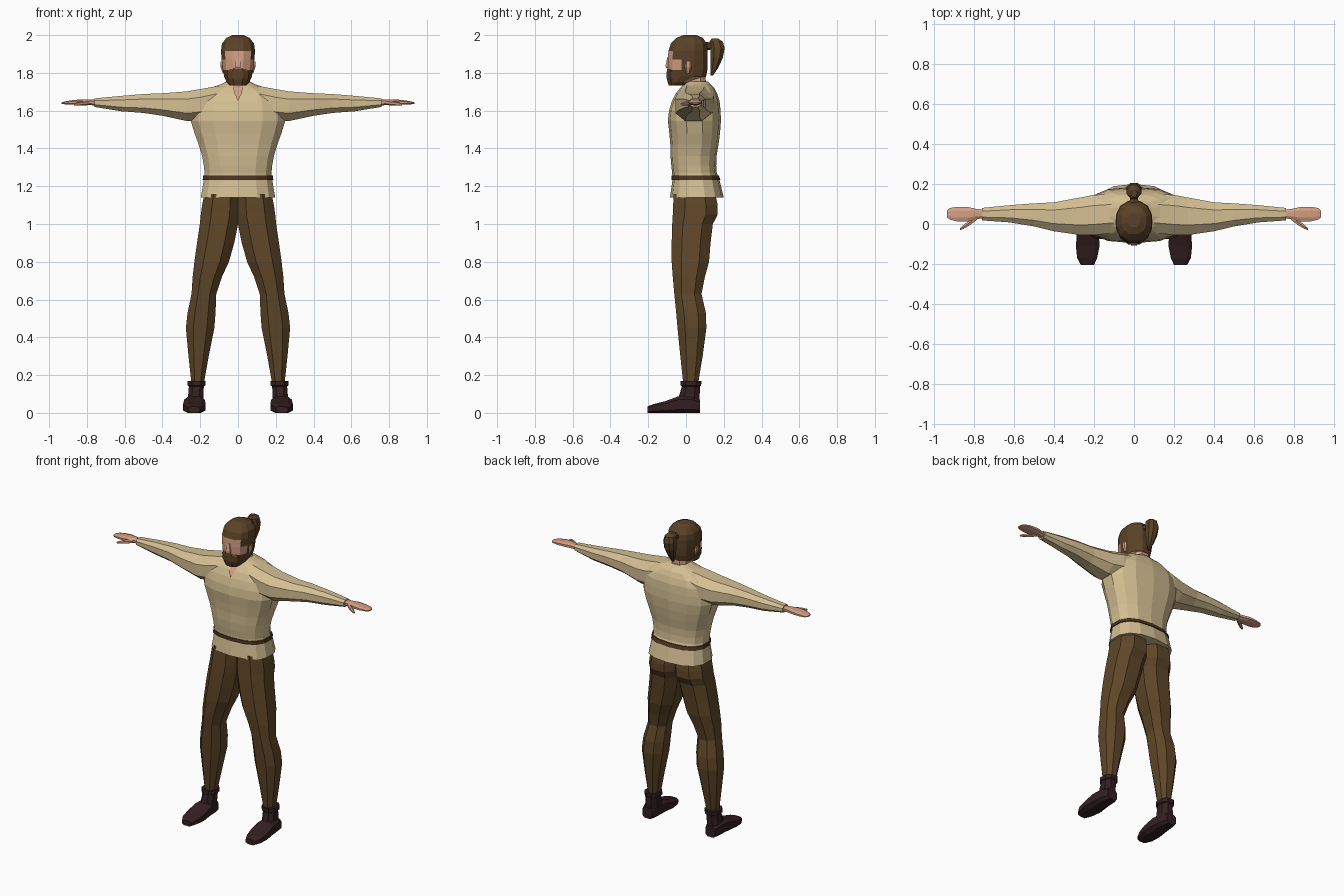
import bpy, bmesh, math


def material(name, rgb):
    m = bpy.data.materials.new(name)
    m.diffuse_color = (*rgb, 1)
    return m


SHIRT = material("cream cloth", (0.66, 0.52, 0.29))
TROUSERS = material("brown cloth", (0.115, 0.062, 0.021))
HAIR = material("brown hair", (0.105, 0.055, 0.02))
SKIN = material("skin", (0.66, 0.35, 0.23))
BOOT = material("dark leather", (0.034, 0.014, 0.016))
BELT = material("belt leather", (0.075, 0.036, 0.016))


def make(name, bm, mats, mirror=False):
    bmesh.ops.recalc_face_normals(bm, faces=bm.faces)
    me = bpy.data.meshes.new(name)
    bm.to_mesh(me)
    bm.free()
    for m in mats:
        me.materials.append(m)
    ob = bpy.data.objects.new(name, me)
    bpy.context.collection.objects.link(ob)
    if mirror:
        ob.modifiers.new("mirror", 'MIRROR')
    return ob


def loft(name, axis, rings, mats, n=8, power=0.85, mirror=False, rule=None):
    """Skin rounded sections (position, a_min, a_max, b_min, b_max) along an axis."""
    def sp(v):
        return math.copysign(abs(v) ** power, v)
    unit = [(sp(math.cos(math.tau * (i + .5) / n)), sp(math.sin(math.tau * (i + .5) / n)))
            for i in range(n)]
    top = max(u[0] for u in unit), max(u[1] for u in unit)
    bm = bmesh.new()
    loops = []
    for p, a0, a1, b0, b1 in rings:
        loop = []
        for u, v in unit:
            a = (a0 + a1) / 2 + (a1 - a0) / 2 * u / top[0]
            b = (b0 + b1) / 2 + (b1 - b0) / 2 * v / top[1]
            loop.append(bm.verts.new({'x': (p, a, b), 'y': (a, p, b), 'z': (a, b, p)}[axis]))
        loops.append(loop)
    for lo, hi in zip(loops, loops[1:]):
        for i in range(n):
            j = (i + 1) % n
            bm.faces.new((lo[i], lo[j], hi[j], hi[i]))
    bm.faces.new(loops[0])
    bm.faces.new(loops[-1])
    if rule:
        for f in bm.faces:
            f.material_index = rule(f.calc_center_median())
    return make(name, bm, mats, mirror)


def wide(rows):
    """Rows of (z, half width, y front, y back) to loft sections."""
    return [(z, -w, w, f, b) for z, w, f, b in rows]


# Tunic body
loft("tunic", 'z', wide([
    (1.14, .197, -.085, .20), (1.23, .182, -.072, .178), (1.27, .177, -.073, .163),
    (1.31, .181, -.078, .16), (1.36, .19, -.082, .162), (1.42, .208, -.083, .172),
    (1.48, .23, -.088, .18), (1.545, .25, -.096, .185), (1.60, .25, -.09, .183),
    (1.65, .24, -.075, .178), (1.69, .21, -.055, .165), (1.72, .15, -.03, .15),
    (1.74, .09, -.01, .13), (1.755, .06, .0, .115)]), [SHIRT], n=14, power=.8)

# Belt
loft("belt", 'z', wide([(1.234, .187, -.077, .182), (1.257, .184, -.077, .174)]),
     [BELT], n=14, power=.8)

# Sleeves
loft("sleeve", 'x', [
    (.10, -.045, .15, 1.58, 1.732), (.20, -.055, .145, 1.55, 1.714),
    (.27, -.055, .132, 1.545, 1.702), (.40, -.036, .108, 1.573, 1.692),
    (.50, -.012, .103, 1.588, 1.688), (.62, .008, .094, 1.597, 1.678),
    (.76, .018, .08, 1.62, 1.665)], [SHIRT], mirror=True)

# Hands with thumbs
loft("hand", 'x', [
    (.74, .03, .07, 1.628, 1.657), (.79, .024, .076, 1.629, 1.66),
    (.83, .012, .085, 1.63, 1.66), (.88, .012, .086, 1.632, 1.655),
    (.92, .022, .08, 1.634, 1.648), (.935, .035, .066, 1.636, 1.644)],
    [SKIN], mirror=True)
loft("thumb", 'x', [
    (.785, .02, .05, 1.63, 1.655), (.82, -.006, .02, 1.627, 1.65),
    (.85, -.024, -.004, 1.626, 1.645), (.868, -.03, -.02, 1.628, 1.638)],
    [SKIN], n=6, mirror=True)

# Neck and open collar
loft("neck", 'z', wide([(1.70, .06, .0, .11), (1.755, .054, .0, .105),
                        (1.83, .052, .0, .10)]), [SKIN])
bm = bmesh.new()
rows = [(.033, .012, 1.757), (.026, -.036, 1.72), (.018, -.062, 1.69), (.002, -.082, 1.655)]
pairs = [[bm.verts.new((s * w, y, z)) for s in (-1, 1)] for w, y, z in rows]
for a, b in zip(pairs, pairs[1:]):
    bm.faces.new((a[0], a[1], b[1], b[0]))
make("collar_opening", bm, [SKIN])


# Head: hair cap, face and beard chosen by height and depth
def head_rule(c):
    if 1.815 < c.z < 1.92 and (c.y < -.06 or (c.y < -.03 and c.z < 1.87)):
        return 1
    if c.z < 1.782 and c.y > .02:
        return 1
    return 0


loft("head", 'z', wide([
    (1.732, .042, -.086, -.015), (1.75, .06, -.094, .03), (1.78, .073, -.096, .106),
    (1.815, .08, -.095, .113), (1.87, .087, -.096, .115), (1.917, .09, -.093, .115),
    (1.955, .085, -.08, .11), (1.985, .062, -.05, .09), (2.0, .03, -.015, .055)]),
    [HAIR, SKIN], n=12, rule=head_rule)
# Moustache and chin bulk
loft("beard", 'z', wide([(1.733, .04, -.092, -.03), (1.77, .056, -.102, -.02),
                         (1.808, .058, -.102, -.03), (1.822, .04, -.1, -.04)]), [HAIR])
# Nose
loft("nose", 'z', wide([(1.825, .014, -.106, -.08), (1.84, .016, -.108, -.08),
                        (1.885, .007, -.098, -.08)]), [SKIN], n=4)
# Ears
loft("ear", 'z', [(1.80, .07, .082, .0, .02), (1.83, .075, .092, -.005, .03),
                  (1.86, .078, .092, -.003, .028)], [SKIN], n=6, mirror=True)

# Ponytail
loft("ponytail", 'z', wide([
    (1.785, .008, .13, .142), (1.83, .022, .13, .172), (1.88, .034, .13, .195),
    (1.93, .037, .13, .205), (1.965, .03, .125, .195), (1.982, .014, .135, .17)]), [HAIR])
loft("hair_tie", 'y', [(.09, -.026, .026, 1.915, 1.965), (.14, -.018, .018, 1.925, 1.96)],
     [HAIR], n=6)

# Trouser legs
loft("trouser_leg", 'z', [
    (.16, .18, .247, -.015, .065), (.30, .155, .262, -.03, .088), (.45, .125, .276, -.045, .108),
    (.53, .119, .267, -.052, .105), (.63, .115, .246, -.062, .082), (.72, .085, .24, -.07, .1),
    (.80, .048, .231, -.076, .122), (.90, .02, .217, -.076, .13), (1.0, .0, .202, -.073, .142),
    (1.05, -.01, .197, -.07, .168), (1.10, -.01, .19, -.068, .168), (1.16, -.01, .178, -.065, .155)],
    [TROUSERS], mirror=True)

# Boots
loft("boot_shaft", 'z', [
    (.02, .185, .27, -.05, .072), (.08, .183, .265, -.04, .072), (.14, .181, .26, -.022, .074),
    (.145, .173, .267, -.028, .08), (.17, .173, .267, -.028, .082)], [BOOT], mirror=True)
loft("boot_foot", 'y', [
    (.075, .195, .265, 0, .07), (.03, .18, .278, 0, .09), (-.04, .176, .285, 0, .088),
    (-.11, .172, .29, 0, .062), (-.17, .184, .284, 0, .047), (-.205, .2, .265, 0, .034)],
    [BOOT], power=.6, mirror=True)
